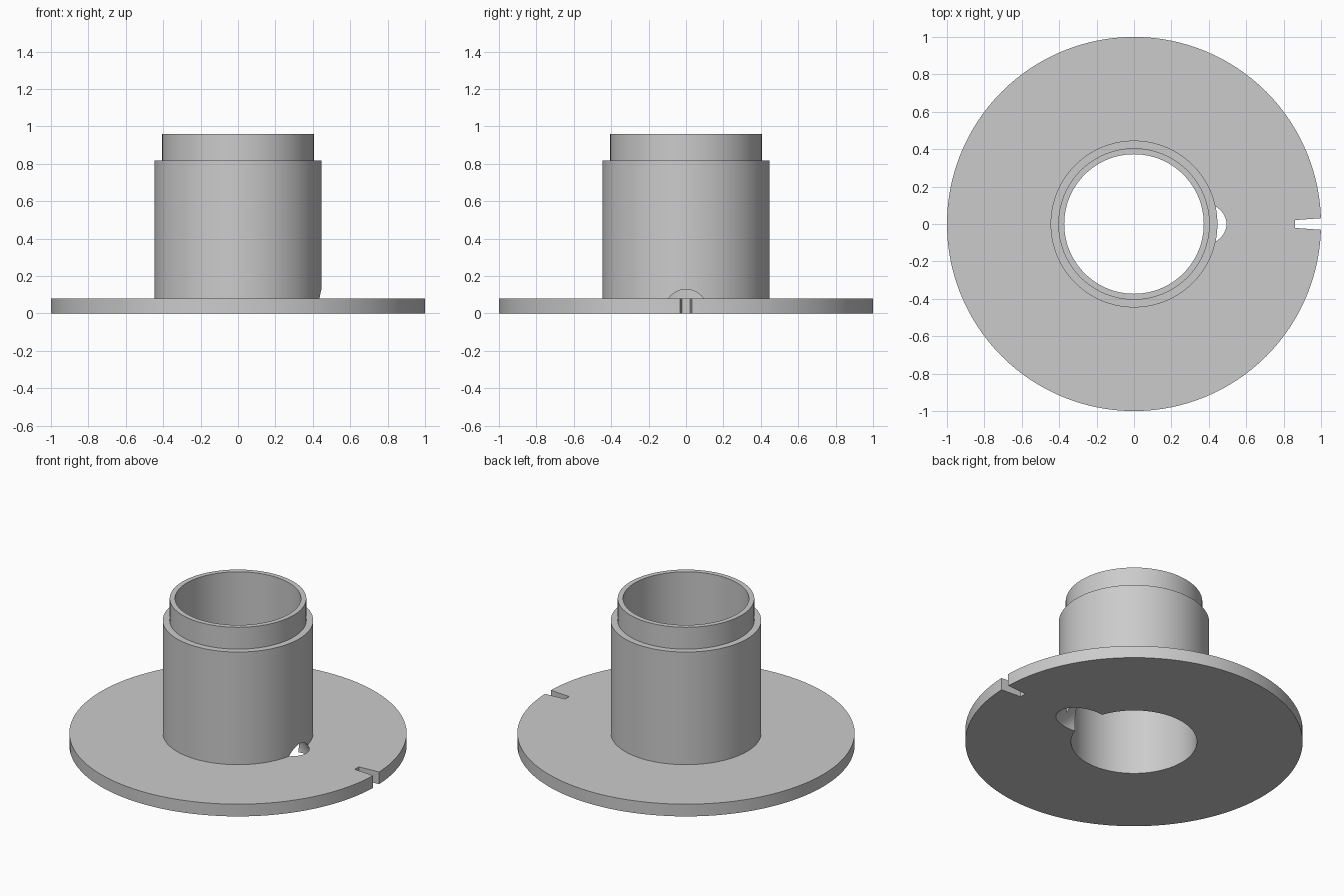
import bpy, bmesh, math
from mathutils import Matrix

cube = bpy.data.objects.get("Cube")
if cube:
    bpy.data.objects.remove(cube, do_unlink=True)

grey = bpy.data.materials.new("plain grey")
grey.use_nodes = True
grey.diffuse_color = (0.6, 0.6, 0.6, 1)
grey.node_tree.nodes["Principled BSDF"].inputs["Base Color"].default_value = (0.6, 0.6, 0.6, 1)

SEGMENTS = 128
FLANGE_TOP, HUB_TOP, COLLAR_TOP = 0.08, 0.817, 0.96
BORE, COLLAR, HUB, FLANGE = 0.373, 0.405, 0.446, 1.0


def make_object(name, bm):
    bmesh.ops.recalc_face_normals(bm, faces=bm.faces[:])
    mesh = bpy.data.meshes.new(name)
    bm.to_mesh(mesh)
    bm.free()
    mesh.materials.append(grey)
    obj = bpy.data.objects.new(name, mesh)
    bpy.context.collection.objects.link(obj)
    return obj


def lathe(name, profile):
    """Spin a closed (radius, height) profile around the z axis."""
    bm = bmesh.new()
    rings = []
    for i in range(SEGMENTS):
        a = math.tau * i / SEGMENTS
        rings.append([bm.verts.new((r * math.cos(a), r * math.sin(a), z)) for r, z in profile])
    n = len(profile)
    for i in range(SEGMENTS):
        here, there = rings[i], rings[(i + 1) % SEGMENTS]
        for j in range(n):
            k = (j + 1) % n
            bm.faces.new((here[j], there[j], there[k], here[k]))
    return make_object(name, bm)


# Flange, hub and stepped collar around one open bore
spool = lathe("flanged_hub", [
    (BORE, 0), (FLANGE, 0), (FLANGE, FLANGE_TOP), (HUB, FLANGE_TOP),
    (HUB, HUB_TOP), (COLLAR, HUB_TOP), (COLLAR, COLLAR_TOP), (BORE, COLLAR_TOP)])

# Slanted hole at the foot of the hub, rising inward at 45 degrees
bm = bmesh.new()
bmesh.ops.create_cone(
    bm, cap_ends=True, segments=64, radius1=0.128, radius2=0.128, depth=1.0,
    matrix=Matrix.Translation((0.394, 0, 0)) @ Matrix.Rotation(-math.pi / 4, 4, "Y"))
hole_cutter = make_object("slanted_hole_cutter", bm)

# Tapered slot in the rim
bm = bmesh.new()
outline = [(0.86, -0.021), (1.1, -0.038), (1.1, 0.038), (0.86, 0.021)]
face = bm.faces.new([bm.verts.new((x, y, -0.1)) for x, y in outline])
top = bmesh.ops.extrude_face_region(bm, geom=[face])["geom"]
bmesh.ops.translate(bm, vec=(0, 0, 0.3),
                    verts=[v for v in top if isinstance(v, bmesh.types.BMVert)])
slot_cutter = make_object("rim_slot_cutter", bm)

# Cut both openings
bpy.context.view_layer.objects.active = spool
spool.select_set(True)
for cutter in (hole_cutter, slot_cutter):
    cutter.hide_render = True
    mod = spool.modifiers.new(cutter.name, "BOOLEAN")
    mod.operation = "DIFFERENCE"
    mod.solver = "EXACT"
    mod.object = cutter
    bpy.ops.object.modifier_apply(modifier=mod.name)
    bpy.data.objects.remove(cutter, do_unlink=True)

bpy.ops.object.shade_smooth_by_angle(angle=math.radians(30))
